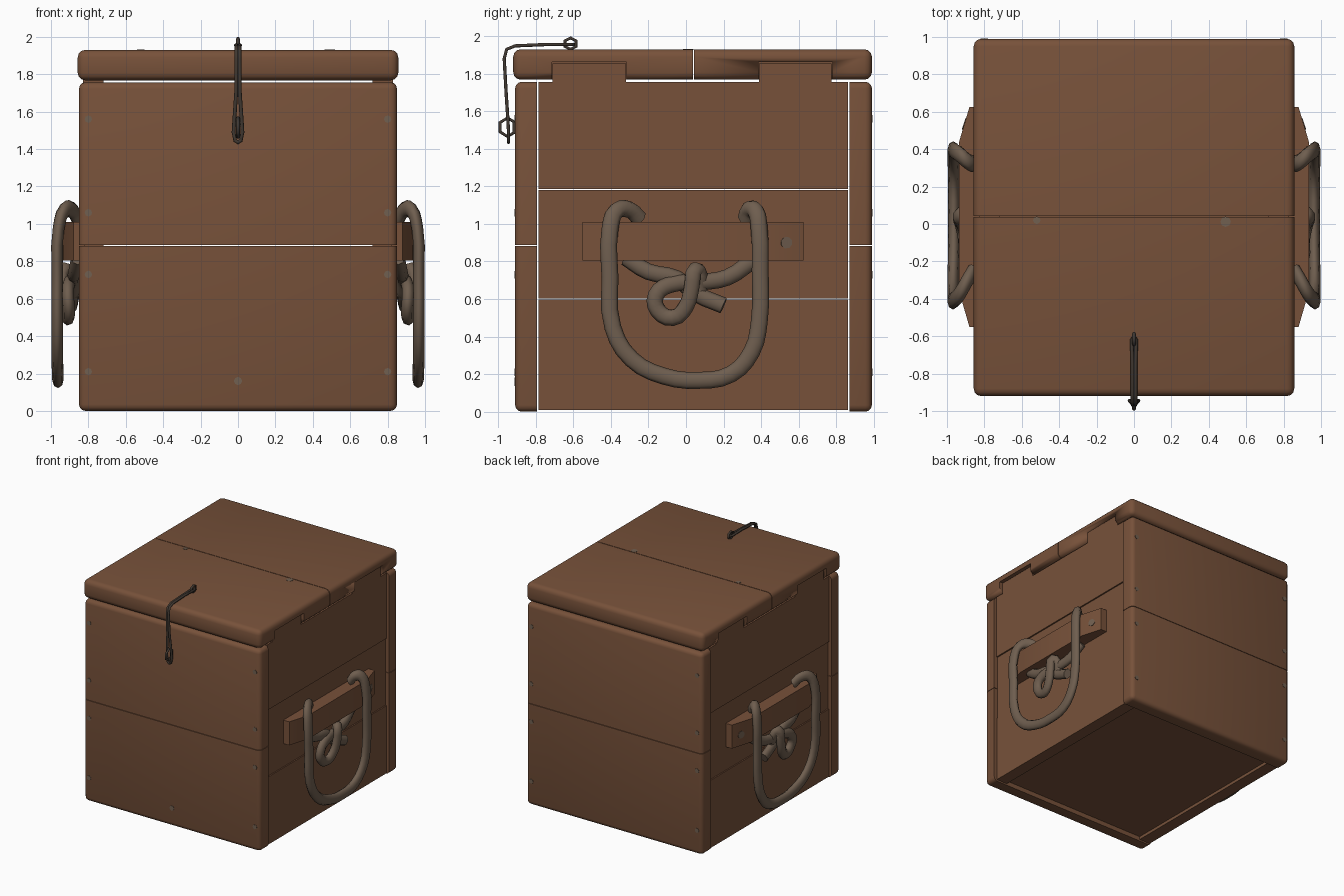
import bpy, bmesh, math
from mathutils import Matrix, Vector

if "Cube" in bpy.data.objects:
    bpy.data.objects.remove(bpy.data.objects["Cube"])

def mat(name, rgb):
    m = bpy.data.materials.new(name)
    m.diffuse_color = (*rgb, 1)
    m.use_nodes = True
    m.node_tree.nodes["Principled BSDF"].inputs["Base Color"].default_value = m.diffuse_color
    return m

WOOD = mat("brown wood", (0.185, 0.083, 0.042))
ROPE = mat("rope", (0.158, 0.112, 0.078))
IRON = mat("dark iron", (0.052, 0.040, 0.031))
NAIL = mat("worn nail", (0.165, 0.115, 0.080))

AX = {'-x': (-1, 0, 0), '+x': (1, 0, 0), '-y': (0, -1, 0),
      '+y': (0, 1, 0), '-z': (0, 0, -1), '+z': (0, 0, 1)}

def finish(name, bm, m, angle=35):
    bmesh.ops.recalc_face_normals(bm, faces=bm.faces)
    me = bpy.data.meshes.new(name)
    bm.to_mesh(me)
    bm.free()
    for p in me.polygons:
        p.use_smooth = True
    me.set_sharp_from_angle(angle=math.radians(angle))
    ob = bpy.data.objects.new(name, me)
    bpy.context.collection.objects.link(ob)
    if m:
        me.materials.append(m)
    return ob

def box(name, lo, hi, m=WOOD, rounded="", r=0.035):
    """Box whose edges between two 'rounded' sides are bevelled."""
    lo, hi = Vector(lo), Vector(hi)
    bm = bmesh.new()
    bmesh.ops.create_cube(bm, size=1, matrix=Matrix.Translation((lo + hi) / 2) @ Matrix.Diagonal((*(hi - lo), 1)))
    bm.normal_update()
    dirs = [Vector(AX[d]) for d in rounded.split()]
    edges = [e for e in bm.edges
             if all(any(f.normal.dot(d) > 0.9 for d in dirs) for f in e.link_faces)]
    if edges:
        bmesh.ops.bevel(bm, geom=edges, offset=r, segments=3, profile=0.5, affect='EDGES')
    return finish(name, bm, m)

def prism(name, pts, to3d, depth, m=WOOD):
    """Extrude a 2D outline along a depth vector."""
    bm = bmesh.new()
    f = bm.faces.new([bm.verts.new(to3d(*p)) for p in pts])
    ext = bmesh.ops.extrude_face_region(bm, geom=[f])
    bmesh.ops.translate(bm, vec=depth, verts=[v for v in ext['geom'] if isinstance(v, bmesh.types.BMVert)])
    return finish(name, bm, m)

def tube(name, pts, r, m, closed=False, flat=1.0, smooth=True, res=2):
    """Swept round bar; flat squashes its thickness along x."""
    cu = bpy.data.curves.new(name, 'CURVE')
    cu.dimensions = '3D'
    cu.bevel_depth, cu.bevel_resolution = r, res
    cu.use_fill_caps = True
    if smooth:
        sp = cu.splines.new('BEZIER')
        sp.bezier_points.add(len(pts) - 1)
        for b, p in zip(sp.bezier_points, pts):
            b.co = (p[0] / flat, p[1], p[2])
            b.handle_left_type = b.handle_right_type = 'AUTO'
        sp.resolution_u = 3
    else:
        sp = cu.splines.new('POLY')
        sp.points.add(len(pts) - 1)
        for b, p in zip(sp.points, pts):
            b.co = (p[0] / flat, p[1], p[2], 1)
    sp.use_cyclic_u = closed
    ob = bpy.data.objects.new(name, cu)
    ob.scale.x = flat
    bpy.context.collection.objects.link(ob)
    cu.materials.append(m)
    bpy.ops.object.select_all(action='DESELECT')
    ob.select_set(True)
    bpy.context.view_layer.objects.active = ob
    bpy.ops.object.convert(target='MESH')
    return bpy.context.object

def nail(pos, axis, r=0.022):
    bm = bmesh.new()
    rot = Vector((0, 0, 1)).rotation_difference(Vector(axis)).to_matrix().to_4x4()
    bmesh.ops.create_cone(bm, cap_ends=True, segments=8, radius1=r, radius2=r, depth=0.006,
                          matrix=Matrix.Translation(pos) @ rot)
    finish("nail", bm, NAIL)

# Front and back boards, two planks each
SEAM, TOP = 0.885, 1.757
for side, y0, y1, d in (("front", -0.91, -0.793, '-y'), ("back", 0.87, 0.99, '+y')):
    box(side + "_lower_plank", (-0.85, y0, 0.0), (0.85, y1, SEAM - 0.002), rounded=f"-x +x -z {d}")
    box(side + "_upper_plank", (-0.85, y0, SEAM + 0.002), (0.85, y1, TOP), rounded=f"-x +x +z {d}")

# Bottom board
box("bottom_board", (-0.80, -0.785, 0.035), (0.80, 0.86, 0.10))

# Lid, two planks notched for the side tabs
lids = [box("lid_front_plank", (-0.857, -0.92, 1.768), (0.857, 0.038, 1.93), rounded="-x +x -y -z +z", r=0.04),
        box("lid_back_plank", (-0.857, 0.043, 1.768), (0.857, 0.99, 1.93), rounded="-x +x +y -z +z", r=0.04)]
TABS = ((-0.71, -0.32), (0.39, 0.775))
for lid, (a, b) in zip(lids, TABS):
    for s in (-1, 1):
        xs = sorted((s * 0.70, s * 0.95))
        cut = box("notch_cutter", (xs[0], a - 0.004, 1.70), (xs[1], b + 0.004, 1.862), m=None)
        cut.hide_render = True
        cut.hide_viewport = True
        mod = lid.modifiers.new("notch", 'BOOLEAN')
        mod.object, mod.operation, mod.solver = cut, 'DIFFERENCE', 'EXACT'

for s, word in ((1, "right"), (-1, "left")):
    # Side planks; the top one carries tabs up into the lid
    def slab(name, z0, z1, x):
        xs = sorted((s * 0.72, s * x))
        box(f"{word}_{name}", (xs[0], -0.785, z0), (xs[1], 0.862, z1))
    slab("lower_plank", 0.008, 0.598, 0.828)
    slab("middle_plank", 0.602, 1.181, 0.822)
    (a, b), (c, d) = TABS
    outline = [(-0.785, 1.185), (0.862, 1.185), (0.862, TOP), (d, TOP), (d, 1.855), (c, 1.855),
               (c, TOP), (b, TOP), (b, 1.855), (a, 1.855), (a, TOP), (-0.785, TOP)]
    prism(word + "_upper_plank", outline, lambda y, z: (s * 0.72, y, z), (s * 0.11, 0, 0))

    # Handle cleat with tapered ends
    prof = [(0.82, -0.55), (0.88, -0.55), (0.935, -0.36), (0.935, 0.44), (0.88, 0.625), (0.82, 0.625)]
    prism(word + "_handle_cleat", prof, lambda x, y: (s * x, y, 0.805), (0, 0, 0.205))
    nail((s * 0.908, 0.535, 0.90), (s * 0.28, 0.09, 0), 0.032)

    # Rope handle loop hanging over the cleat
    loop = [(0.86, -0.25, 1.03), (0.89, -0.30, 1.075), (0.93, -0.37, 1.07), (0.96, -0.405, 0.97),
            (0.967, -0.405, 0.72), (0.967, -0.39, 0.45), (0.967, -0.29, 0.28), (0.963, -0.12, 0.19),
            (0.963, 0.07, 0.167), (0.963, 0.24, 0.20), (0.967, 0.35, 0.32), (0.967, 0.39, 0.48),
            (0.965, 0.395, 0.75), (0.96, 0.39, 0.97), (0.93, 0.37, 1.07), (0.89, 0.335, 1.075), (0.86, 0.32, 1.03)]
    tube(word + "_rope_loop", [(s * x, y, z) for x, y, z in loop], 0.045, ROPE, flat=0.68)

    # Knot below the cleat
    knot_a = [(0.86, -0.32, 0.82), (0.875, -0.20, 0.745), (0.88, -0.05, 0.71), (0.88, 0.05, 0.63), (0.89, 0.20, 0.565)]
    knot_b = [(0.86, 0.35, 0.80), (0.875, 0.22, 0.715), (0.885, 0.08, 0.69), (0.905, -0.09, 0.675),
              (0.91, -0.16, 0.62), (0.905, -0.15, 0.54), (0.91, -0.07, 0.50), (0.925, 0.0, 0.56),
              (0.935, 0.03, 0.66), (0.925, 0.05, 0.755), (0.89, 0.075, 0.70), (0.87, 0.06, 0.60)]
    for tag, k in (("strand", knot_a), ("wrap", knot_b)):
        tube(f"{word}_knot_{tag}", [(s * x, y, z) for x, y, z in k], 0.044, ROPE, flat=0.75)

# Latch wire: a long narrow loop bent over the lid edge
half = [(0.012, -0.62, 1.955), (0.008, -0.75, 1.955), (0.008, -0.91, 1.948), (0.008, -0.955, 1.93),
        (0.008, -0.968, 1.88), (0.010, -0.958, 1.70), (0.018, -0.95, 1.58), (0.024, -0.945, 1.49),
        (0.015, -0.945, 1.445)]
wire = [(0, -0.595, 1.955)] + half + [(0, -0.945, 1.435)] + [(-x, y, z) for x, y, z in reversed(half)]
tube("latch_wire", wire, 0.010, IRON, closed=True, smooth=False, res=1)

# Hexagonal staple rings holding the latch
def ring(name, y, z, ry, rz):
    pts = [(0, y + ry * math.cos(i * math.pi / 3 + 0.52), z + rz * math.sin(i * math.pi / 3 + 0.52)) for i in range(6)]
    tube(name, pts, 0.010, IRON, closed=True, smooth=False, res=1)
ring("lid_staple", -0.615, 1.960, 0.034, 0.030)
ring("front_staple", -0.950, 1.515, 0.046, 0.050)
box("front_staple_pin", (-0.008, -0.925, 1.49), (0.008, -0.90, 1.54), IRON)

# Worn nail heads
for z in (1.56, 1.06, 0.73, 0.21):
    for x in (-0.80, 0.80):
        nail((x, -0.91, z), (0, -1, 0), 0.02)
        nail((x, 0.99, z), (0, 1, 0), 0.02)
nail((0, -0.91, 0.16), (0, -1, 0), 0.022)
nail((-0.52, 0.02, 1.929), (0, 0, 1), 0.02)
nail((0.49, 0.012, 1.929), (0, 0, 1), 0.028)
